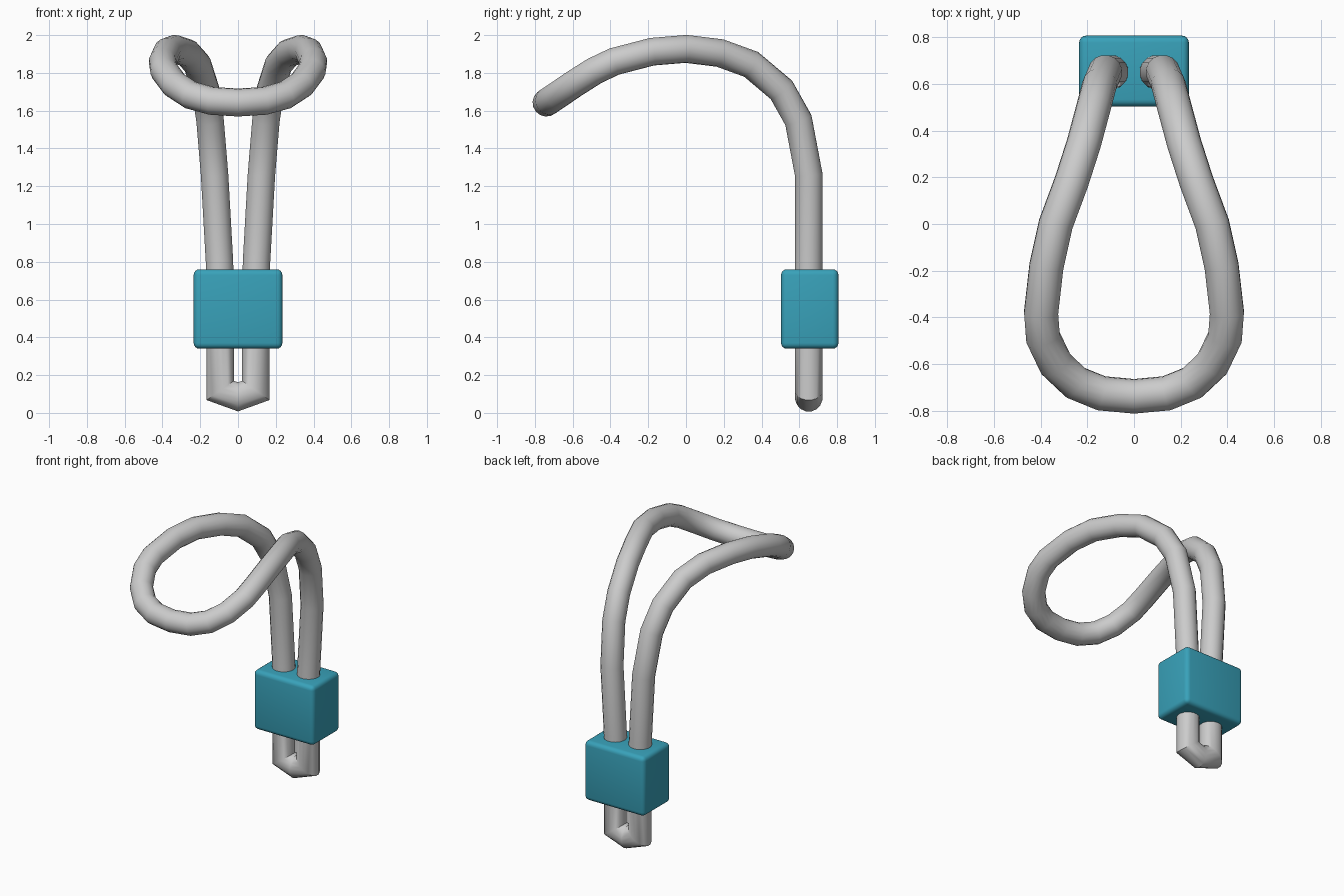
import bpy, bmesh, math
from mathutils import Vector

if "Cube" in bpy.data.objects:
    bpy.data.objects.remove(bpy.data.objects["Cube"])

# Half of the cord's centre line, from bottom middle to the front of the loop
PATH = [Vector(p) for p in [
    (0, .65, .085), (.094, .65, .119), (.094, .65, .55), (.098, .65, .80),
    (.124, .65, 1.26), (.148, .595, 1.55), (.172, .505, 1.71), (.215, .345, 1.845),
    (.268, .18, 1.905), (.335, 0, 1.927), (.375, -.18, 1.912), (.398, -.38, 1.86),
    (.39, -.485, 1.81), (.335, -.6, 1.737), (.25, -.68, 1.682), (.14, -.725, 1.652),
    (0, -.738, 1.643)]]
RADIUS, SIDES = .074, 16


def mitred_half_tube(bm, path):
    """Sweep a circle along the path, mitring each joint; ends lie on x = 0."""
    dirs = [(b - a).normalized() for a, b in zip(path, path[1:])]
    d = dirs[0]
    u = Vector((0, 1, 0))
    v = d.cross(u)
    pts = []
    for i in range(SIDES):
        a = 2 * math.pi * (i + .5) / SIDES
        pts.append(path[0] + RADIUS * (u * math.cos(a) + v * math.sin(a)))
    prev = None
    for k, c in enumerate(path):
        end = k in (0, len(path) - 1)
        n = Vector((1, 0, 0)) if end else (dirs[k - 1] + dirs[k]).normalized()
        d = dirs[max(k - 1, 0)]
        pts = [p + d * ((c - p).dot(n) / d.dot(n)) for p in pts]
        ring = [bm.verts.new(p) for p in pts]
        if prev:
            for i in range(SIDES):
                j = (i + 1) % SIDES
                bm.faces.new((prev[i], prev[j], ring[j], ring[i]))
        prev = ring


def finish(bm, name):
    bmesh.ops.recalc_face_normals(bm, faces=bm.faces)
    mesh = bpy.data.meshes.new(name)
    bm.to_mesh(mesh)
    bm.free()
    obj = bpy.data.objects.new(name, mesh)
    bpy.context.collection.objects.link(obj)
    bpy.ops.object.select_all(action='DESELECT')
    obj.select_set(True)
    bpy.context.view_layer.objects.active = obj
    bpy.ops.object.shade_smooth_by_angle(angle=math.radians(35))
    return obj


# Cord loop: half tube mirrored and welded into one closed loop
bm = bmesh.new()
mitred_half_tube(bm, PATH)
half = bm.verts[:] + bm.edges[:] + bm.faces[:]
copy = bmesh.ops.duplicate(bm, geom=half)["geom"]
for vert in copy:
    if isinstance(vert, bmesh.types.BMVert):
        vert.co.x *= -1
bmesh.ops.remove_doubles(bm, verts=bm.verts, dist=.0005)
finish(bm, "cord_loop")

# Clamp block with rounded edges
bm = bmesh.new()
bmesh.ops.create_cube(bm, size=1)
bmesh.ops.scale(bm, vec=(.47, .304, .42), verts=bm.verts)
bmesh.ops.translate(bm, vec=(0, .655, .55), verts=bm.verts)
bmesh.ops.bevel(bm, geom=bm.edges[:], offset=.03, segments=4, profile=.5, affect='EDGES')
block = finish(bm, "clamp_block")
teal = bpy.data.materials.new("teal")
teal.diffuse_color = (.04, .36, .49, 1)
teal.use_nodes = True
teal.node_tree.nodes["Principled BSDF"].inputs["Base Color"].default_value = teal.diffuse_color
block.data.materials.append(teal)
